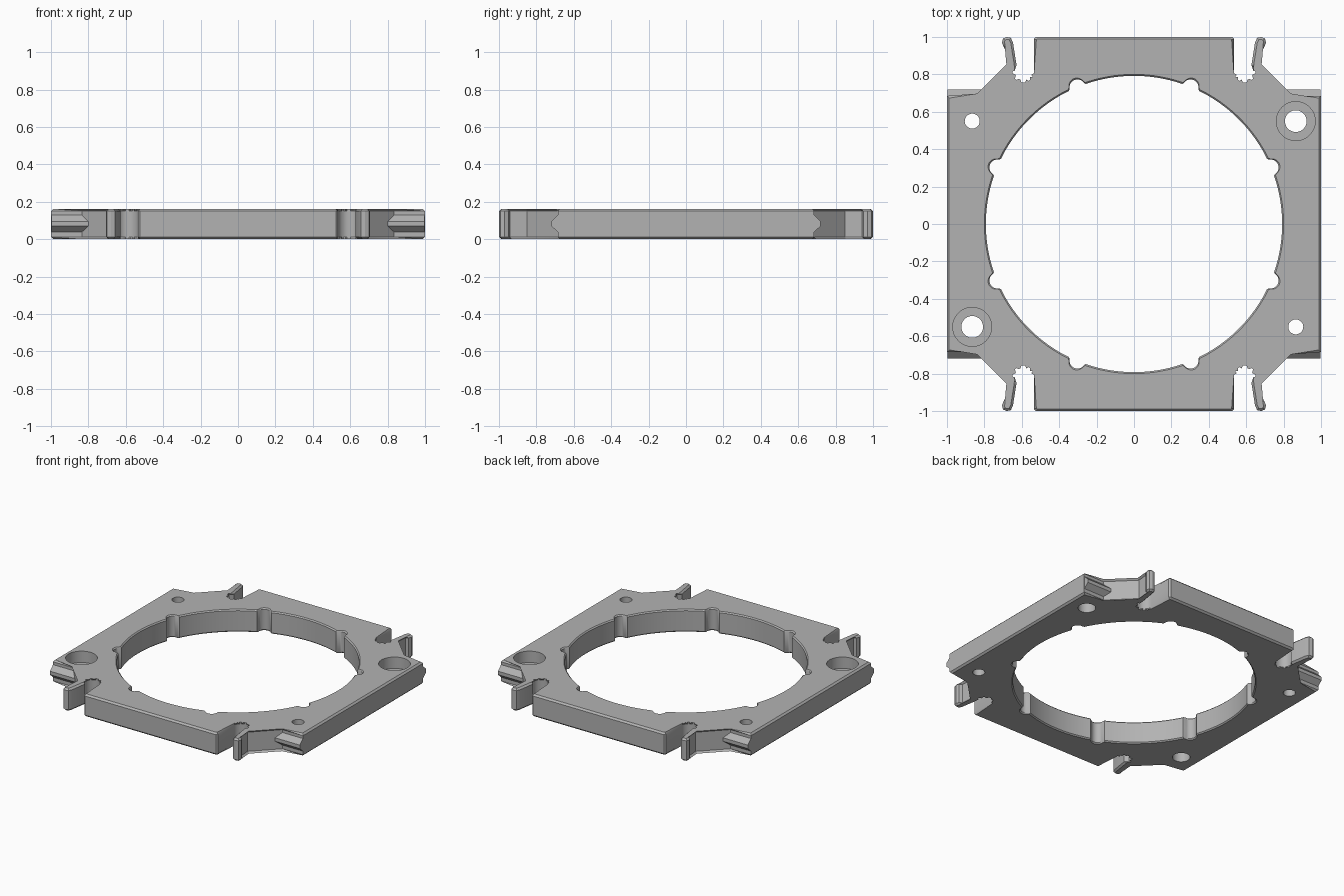
import bpy, bmesh
from math import sin, cos, pi, radians, sqrt, hypot, atan2

HEIGHT = 0.162
CHAMFER = 0.012
DIAGONAL = 1.52      # corner wall lies on x + y = DIAGONAL

if "Cube" in bpy.data.objects:
    bpy.data.objects.remove(bpy.data.objects["Cube"], do_unlink=True)

grey = bpy.data.materials.new("plain_grey")
grey.use_nodes = True
colour = (0.45, 0.45, 0.45, 1)
grey.diffuse_color = colour
grey.node_tree.nodes["Principled BSDF"].inputs["Base Color"].default_value = colour


def make_object(name, bm):
    bmesh.ops.recalc_face_normals(bm, faces=bm.faces)
    mesh = bpy.data.meshes.new(name)
    bm.to_mesh(mesh)
    bm.free()
    mesh.materials.append(grey)
    obj = bpy.data.objects.new(name, mesh)
    bpy.context.collection.objects.link(obj)
    return obj


def loft(bm, rings):
    """Skin closed rings of equal size and cap both ends."""
    loops = [[bm.verts.new(p) for p in ring] for ring in rings]
    for a, b in zip(loops, loops[1:]):
        for i in range(len(a)):
            j = (i + 1) % len(a)
            bm.faces.new((a[i], a[j], b[j], b[i]))
    bm.faces.new(loops[0][::-1])
    bm.faces.new(loops[-1])


def circle(x, y, r, z, n=48):
    return [(x + r * cos(2 * pi * i / n), y + r * sin(2 * pi * i / n), z) for i in range(n)]


# Plate outline: one corner with its spring clip and slot, mirrored round
corner = [(1, .685), (.835, .685), (.67, .85), (.678, .94), (.698, .95), (.706, .97),
          (.70, .992), (.68, 1.0), (.658, .995), (.647, .97), (.628, .85)]
corner += [(.592 + .058 * cos(radians(a)), .815 + .058 * sin(radians(a)))
           for a in range(10, -181, -10)]
corner += [(.534, .99), (.524, 1.0)]
outline = []
for sx, sy in ((1, 1), (-1, 1), (-1, -1), (1, -1)):
    part = [(x * sx, y * sy) for x, y in corner]
    outline += part if sx * sy > 0 else part[::-1]

bm = bmesh.new()
loft(bm, [[(x, y, z) for x, y in outline] for z in (0, HEIGHT)])
rims = [e for e in bm.edges if abs(e.verts[0].co.z - e.verts[1].co.z) < 1e-5]
bmesh.ops.bevel(bm, geom=rims, offset=CHAMFER, segments=1, affect='EDGES', clamp_overlap=False)
plate = make_object("frame_plate", bm)


# Central bore with eight round notches and chamfered rims
def bore_radius(angle, bore=0.792, centre=0.79, notch=0.043):
    step = pi / 4
    off = (angle - pi / 8 + step / 2) % step - step / 2
    side = centre * sin(off)
    if abs(side) >= notch:
        return bore
    return max(bore, centre * cos(off) + sqrt(notch ** 2 - side ** 2))


def bore_ring(z, grow):
    count = 720
    angles = [2 * pi * i / count for i in range(count)]
    return [((bore_radius(a) + grow) * cos(a), (bore_radius(a) + grow) * sin(a), z)
            for a in angles]


cutters = []
bm = bmesh.new()
rim = 0.008
loft(bm, [bore_ring(-rim, 2 * rim), bore_ring(rim, 0),
          bore_ring(HEIGHT - rim, 0), bore_ring(HEIGHT + rim, 2 * rim)])
cutters.append(make_object("bore_cutter", bm))

# Corner holes: two counterbored, two plain
for s in (1, -1):
    bm = bmesh.new()
    x, y = .865 * s, .55 * s
    loft(bm, [circle(x, y, .058, -.05), circle(x, y, .058, .08),
              circle(x, y, .104, .08), circle(x, y, .104, .25)])
    cutters.append(make_object("counterbore_cutter", bm))
    bm = bmesh.new()
    loft(bm, [circle(x, -y, .04, -.05), circle(x, -y, .04, .25)])
    cutters.append(make_object("hole_cutter", bm))

bpy.context.view_layer.objects.active = plate
for cutter in cutters:
    cutter.hide_render = True
    mod = plate.modifiers.new("cut", 'BOOLEAN')
    mod.operation = 'DIFFERENCE'
    mod.solver = 'EXACT'
    mod.object = cutter
    bpy.ops.object.modifier_apply(modifier=mod.name)
for cutter in cutters:
    bpy.data.objects.remove(cutter, do_unlink=True)

bpy.ops.object.select_all(action='DESELECT')
plate.select_set(True)
bpy.ops.object.shade_smooth_by_angle(angle=radians(30))

# Wedge tongues on the short shoulders, ends trimmed along the corner wall
profile = [(.684, .13), (.72, .095), (.72, .07), (.684, .037)]
for sx, sx_name in ((1, "left"), (-1, "right")):
    for sy, sy_name in ((-1, "front"), (1, "back")):
        bm = bmesh.new()
        loft(bm, [[(sx * (DIAGONAL - y), sy * y, z) for y, z in profile],
                  [(sx * .998, sy * y, z) for y, z in profile]])
        make_object(f"{sy_name}_{sx_name}_tongue", bm)
